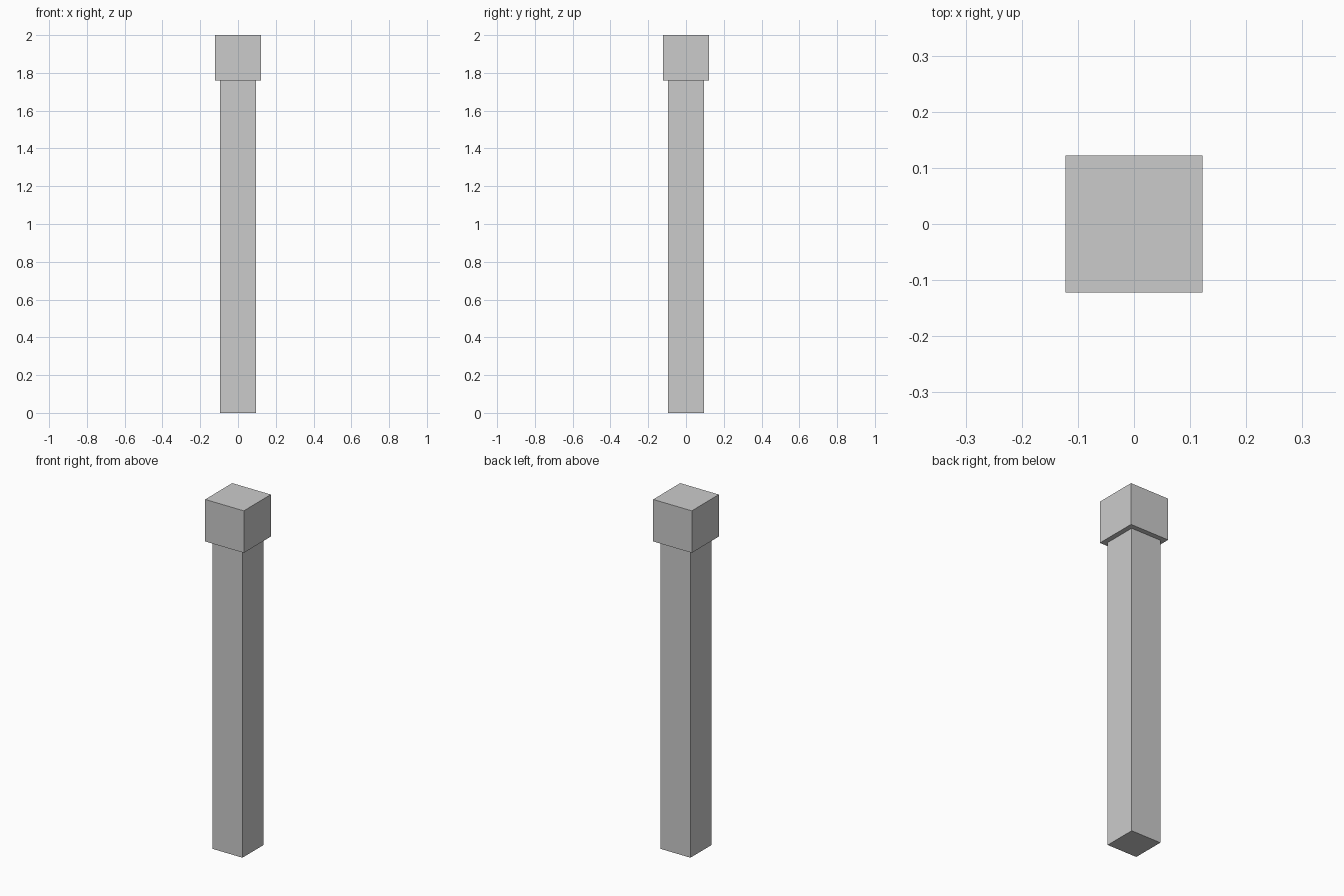
import bpy

if "Cube" in bpy.data.objects:
    bpy.data.objects.remove(bpy.data.objects["Cube"])


def box(name, width, z0, z1):
    """Square box centred on the z axis between two heights."""
    bpy.ops.mesh.primitive_cube_add(size=1, location=(0, 0, (z0 + z1) / 2))
    obj = bpy.context.object
    obj.name = name
    obj.scale = (width, width, z1 - z0)
    bpy.ops.object.transform_apply(location=False, rotation=False, scale=True)
    return obj


HEAD_BOTTOM = 1.76

# Long square shaft
box("post_shaft", 0.188, 0.0, HEAD_BOTTOM)

# Wider block on top
box("post_cap", 0.244, HEAD_BOTTOM, 2.0)
